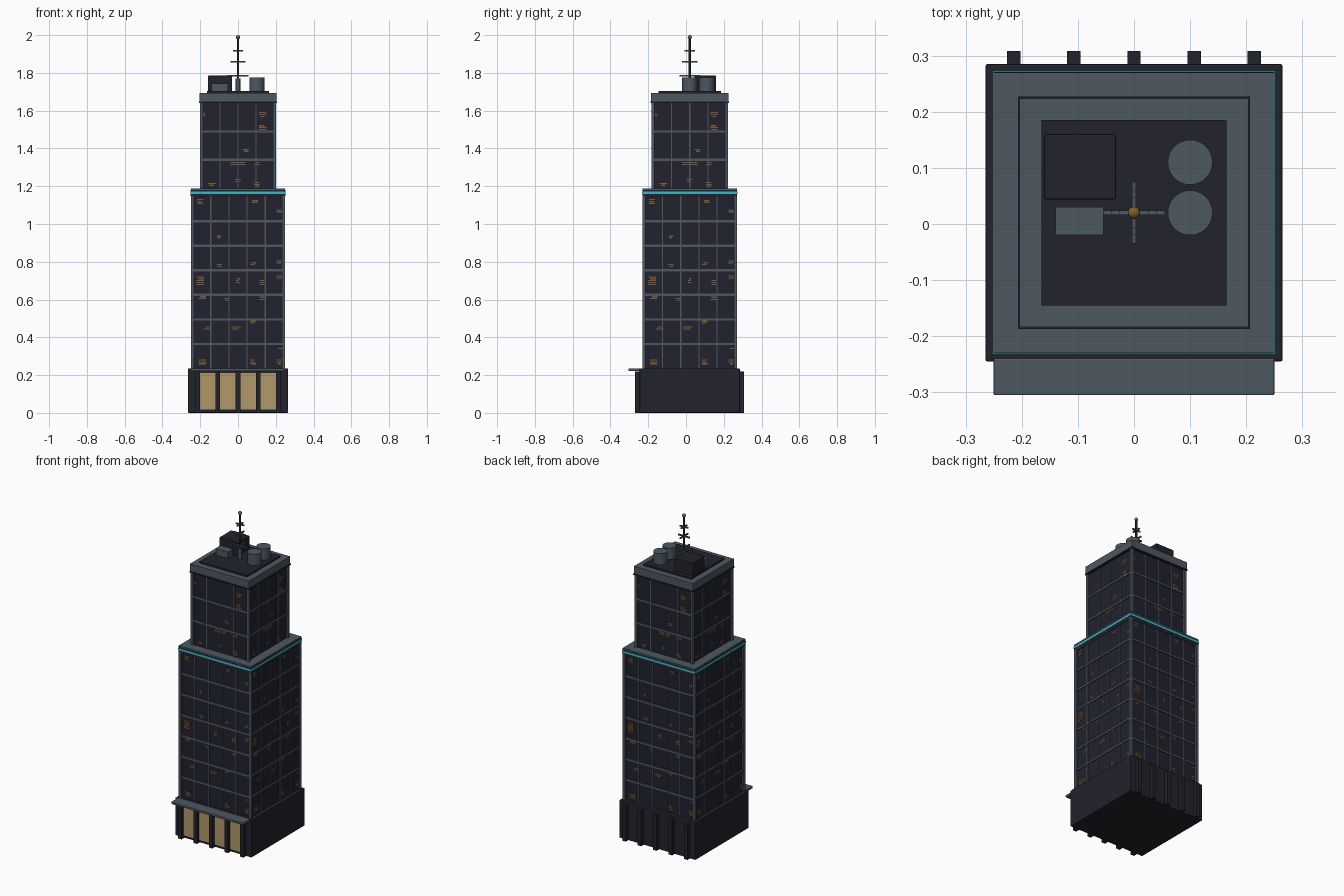
import bpy, bmesh, math, random
from mathutils import Matrix, Vector

random.seed(4)
cube = bpy.data.objects.get("Cube")
if cube:
    bpy.data.objects.remove(cube, do_unlink=True)

CY = 0.02  # tower axis in y


def material(name, r, g, b):
    m = bpy.data.materials.new(name)
    m.use_nodes = True
    m.diffuse_color = (r, g, b, 1)
    m.node_tree.nodes["Principled BSDF"].inputs["Base Color"].default_value = (r, g, b, 1)
    return m


DARK = material("dark_stone", 0.016, 0.016, 0.025)
GLASS = material("dark_glass", 0.015, 0.016, 0.026)
GREY = material("blue_grey_metal", 0.075, 0.095, 0.12)
AMBER = material("amber_light", 0.24, 0.11, 0.03)
COOL = material("cool_light", 0.1, 0.13, 0.16)
LOBBY = material("warm_lobby_glass", 0.44, 0.32, 0.14)
CYAN = material("cyan_trim", 0.045, 0.48, 0.58)


def finish(name, bm, mat, bevel=0):
    me = bpy.data.meshes.new(name)
    bm.to_mesh(me)
    bm.free()
    me.materials.append(mat)
    ob = bpy.data.objects.new(name, me)
    bpy.context.collection.objects.link(ob)
    if bevel:
        mod = ob.modifiers.new("edge", "BEVEL")
        mod.width, mod.segments = bevel, 2
    return ob


def add_box(bm, x0, x1, y0, y1, z0, z1, turn=None):
    size = Matrix.Diagonal((x1 - x0, y1 - y0, z1 - z0, 1))
    place = Matrix.Translation(((x0 + x1) / 2, (y0 + y1) / 2, (z0 + z1) / 2))
    bmesh.ops.create_cube(bm, size=1, matrix=(turn or Matrix()) @ place @ size)


def box(name, mat, *bounds, bevel=0):
    bm = bmesh.new()
    add_box(bm, *bounds)
    return finish(name, bm, mat, bevel)


def slab(name, mat, half, z0, z1, bevel=0):
    return box(name, mat, -half, half, CY - half, CY + half, z0, z1, bevel=bevel)


def cylinder(name, mat, x, y, r, z0, z1, sides=32):
    bm = bmesh.new()
    bmesh.ops.create_cone(bm, cap_ends=True, segments=sides, radius1=r, radius2=r,
                          depth=z1 - z0, matrix=Matrix.Translation((x, y, (z0 + z1) / 2)))
    for f in bm.faces:
        f.smooth = len(f.verts) == 4
    for e in bm.edges:
        e.smooth = all(len(f.verts) == 4 for f in e.link_faces)
    return finish(name, bm, mat)


# Quarter turns about the tower axis, one for each facade
TURNS = [Matrix.Translation((0, CY, 0)) @ Matrix.Rotation(k * math.pi / 2, 4, "Z")
         for k in range(4)]


def on_facades(name, mat, boxes):
    """Repeat boxes (u0, u1, depth, z0, z1) standing on all four facades."""
    bm = bmesh.new()
    for turn in TURNS:
        for u0, u1, inner, outer, z0, z1 in boxes:
            add_box(bm, u0, u1, -outer, -inner, z0, z1, turn)
    return finish(name, bm, mat)


def lit_rows(patches, half):
    """Break each lit patch into short window strips."""
    rows = []
    for u, z, wide, count in patches:
        for i in range(count):
            left = u - wide / 2 + random.choice((0, 0, wide / 4))
            right = u + wide / 2 - random.choice((0, 0, wide / 4))
            zc = z + (i - (count - 1) / 2) * 0.01
            rows.append((left, right, half, half + 0.002, zc - 0.003, zc + 0.003))
    return rows


def tower(name, half, z0, z1, columns, first_band, pitch, warm, cool):
    glass = half - 0.01
    slab(name + "_glass", GLASS, glass, z0, z1)
    on_facades(name + "_corner_piers", GREY,
               [(-half, -half + 0.016, half - 0.016, half, z0, z1)])
    bands, z = [], first_band
    while z < z1 - 0.05:
        bands.append((-half, half, glass, glass + 0.006, z - 0.006, z + 0.006))
        z += pitch
    on_facades(name + "_floor_bands", GREY, bands)
    step = 2 * glass / columns
    us = [-glass + step * i for i in range(1, columns)]
    on_facades(name + "_mullions", GREY,
               [(u - 0.003, u + 0.003, glass, glass + 0.004, z0, z1) for u in us])
    on_facades(name + "_amber_windows", AMBER, lit_rows(warm, glass))
    on_facades(name + "_cool_windows", COOL, lit_rows(cool, glass))


# Podium with fins, lobby glass and canopy
slab("podium", DARK, 0.265, 0, 0.235, bevel=0.004)
for side, y0, y1 in (("front", -0.27, -0.24), ("back", 0.28, 0.308)):
    bm = bmesh.new()
    for i in range(-2, 3):
        x = i * 0.107
        add_box(bm, x - 0.012, x + 0.012, y0, y1, 0, 0.22)
    finish(side + "_podium_fins", bm, DARK)
bm = bmesh.new()
for i in range(4):
    x = (i - 1.5) * 0.107
    add_box(bm, x - 0.042, x + 0.042, -0.25, -0.242, 0.018, 0.212)
finish("lobby_windows", bm, LOBBY)
box("canopy", GREY, -0.25, 0.25, -0.305, -0.24, 0.222, 0.236, bevel=0.002)

# Main shaft: patches are (across, height, width, rows)
tower("lower_tower", 0.25, 0.235, 1.15, 5, 0.365, 0.13,
      [(-.2, 1.12, .03, 3), (.09, 1.12, .03, 2), (-.1, .93, .02, 2), (.08, .79, .03, 2),
       (-.2, .7, .04, 5), (0, .7, .02, 3), (.13, .69, .03, 3), (.22, .72, .03, 2),
       (-.19, .61, .04, 2), (-.16, .45, .04, 2), (-.01, .45, .05, 2), (.08, .48, .03, 2),
       (-.19, .27, .04, 3), (.08, .27, .03, 3), (.22, .27, .03, 3), (.22, .34, .03, 1)],
      [(.22, 1.07, .03, 2), (-.1, .78, .03, 2), (.13, .61, .04, 3), (-.06, .6, .03, 2),
       (.22, .8, .03, 2)])
slab("setback_cornice", GREY, 0.25, 1.145, 1.187)
slab("cornice_shadow_trim", DARK, 0.2505, 1.149, 1.179)
slab("cyan_light_band", CYAN, 0.2525, 1.159, 1.172)

# Upper shaft and crown
tower("upper_tower", 0.202, 1.187, 1.65, 4, 1.34, 0.15,
      [(.13, 1.58, .04, 3), (.13, 1.51, .04, 3), (-.18, 1.58, .02, 2), (0, 1.32, .08, 2),
       (.1, 1.32, .03, 2), (-.14, 1.21, .04, 2), (.1, 1.21, .03, 3)],
      [(0, 1.23, .03, 2), (.04, 1.39, .03, 2)])
slab("crown", GREY, 0.204, 1.648, 1.694)
slab("crown_trim", DARK, 0.207, 1.64, 1.648)
slab("roof_pad", DARK, 0.165, 1.69, 1.704)

# Rooftop plant
box("plant_room", DARK, -0.16, -0.032, 0.044, 0.16, 1.7, 1.785, bevel=0.003)
box("air_unit", GREY, -0.14, -0.054, -0.02, 0.03, 1.7, 1.745)
for label, y in (("front", 0.02), ("rear", 0.11)):
    cylinder(label + "_water_tank", GREY, 0.1, y, 0.04, 1.7, 1.775)

# Antenna mast with three tiers of crossed arms
cylinder("mast_base", GREY, 0, CY, 0.012, 1.7, 1.77, 16)
cylinder("mast", DARK, 0, CY, 0.006, 1.77, 1.99, 12)
for label, reach, z in (("low", 0.055, 1.785), ("middle", 0.04, 1.86), ("high", 0.027, 1.918)):
    bm = bmesh.new()
    for turn in TURNS[:2]:
        add_box(bm, -reach, reach, -0.004, 0.004, z - 0.004, z + 0.004, turn)
    finish(label + "_mast_arms", bm, GREY)
bm = bmesh.new()
bmesh.ops.create_uvsphere(bm, u_segments=16, v_segments=10, radius=0.011,
                          matrix=Matrix.Translation(Vector((0, CY, 1.989))))
for f in bm.faces:
    f.smooth = True
finish("beacon", bm, AMBER)
